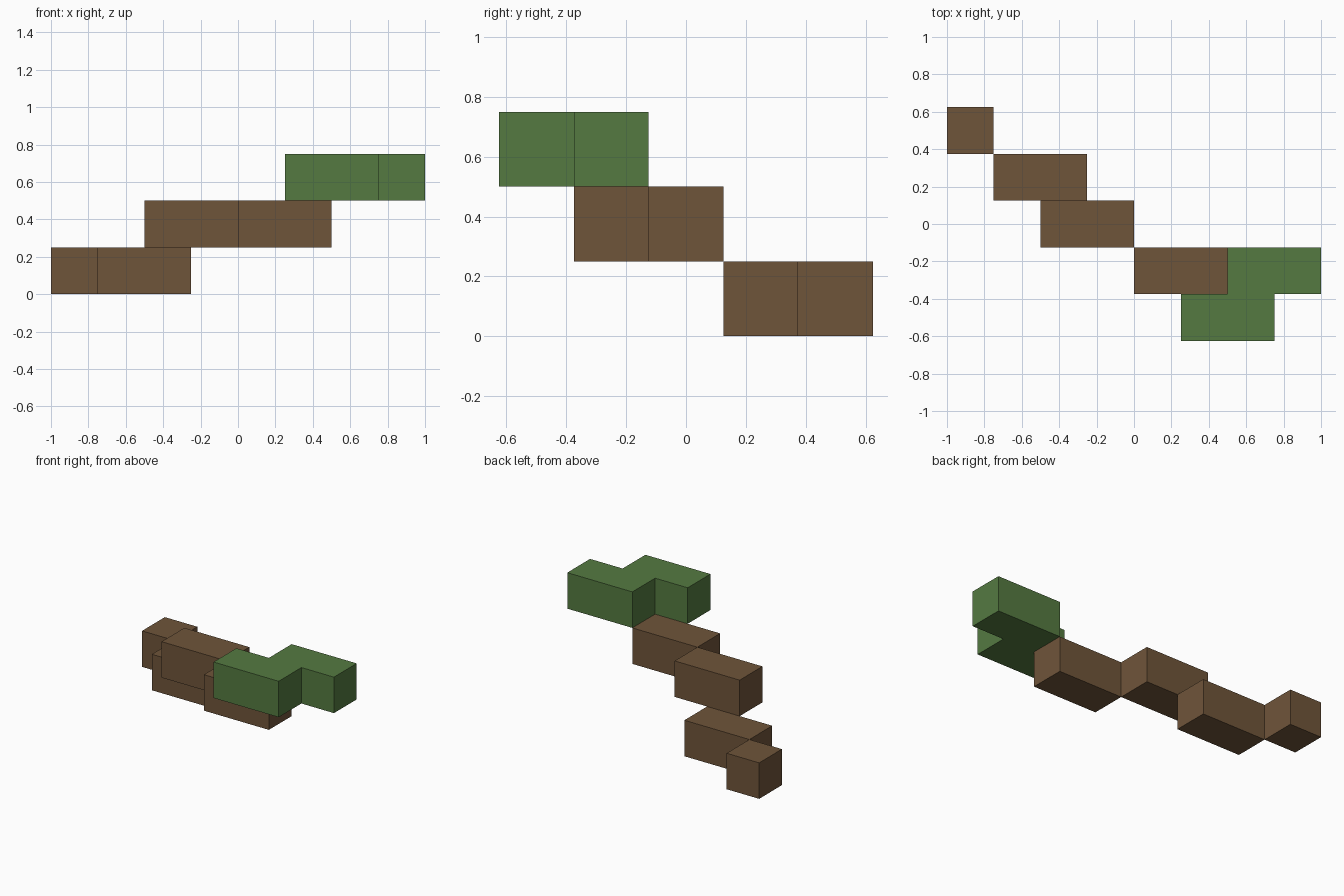
import bpy
import bmesh

cube = bpy.data.objects.get("Cube")
if cube:
    bpy.data.objects.remove(cube, do_unlink=True)

U = 0.25  # block size


def make_material(name, rgb):
    mat = bpy.data.materials.new(name)
    mat.use_nodes = True
    color = (*rgb, 1.0)
    mat.diffuse_color = color
    bsdf = next(n for n in mat.node_tree.nodes if n.type == 'BSDF_PRINCIPLED')
    bsdf.inputs["Base Color"].default_value = color
    bsdf.inputs["Roughness"].default_value = 0.9
    return mat


def make_prism(name, outline, z, mat):
    """Extrude an outline (in block units, counter-clockwise) one block upward."""
    bm = bmesh.new()
    base = bm.faces.new([bm.verts.new((x * U, y * U, z * U)) for x, y in outline])
    top = bmesh.ops.extrude_face_region(bm, geom=[base], use_keep_orig=True)["geom"]
    bmesh.ops.translate(bm, vec=(0, 0, U),
                        verts=[v for v in top if isinstance(v, bmesh.types.BMVert)])
    bmesh.ops.recalc_face_normals(bm, faces=bm.faces)
    mesh = bpy.data.meshes.new(name)
    bm.to_mesh(mesh)
    bm.free()
    mesh.materials.append(mat)
    obj = bpy.data.objects.new(name, mesh)
    bpy.context.scene.collection.objects.link(obj)
    return obj


def make_block(name, x, y, z, length, mat):
    outline = [(x, y), (x + length, y), (x + length, y + 1), (x, y + 1)]
    return make_prism(name, outline, z, mat)


brown = make_material("earth brown", (0.159, 0.090, 0.042))
green = make_material("grass green", (0.090, 0.195, 0.053))

# Earth blocks stepping diagonally from back right to front left
make_block("lower_end_block", -4, 1.5, 0, 1, brown)
make_block("lower_block", -3, 0.5, 0, 2, brown)
make_block("middle_back_block", -2, -0.5, 1, 2, brown)
make_block("middle_front_block", 0, -1.5, 1, 2, brown)

# Stepped grass slab on top
make_prism("grass_top", [(1, -2.5), (3, -2.5), (3, -1.5), (4, -1.5),
                         (4, -0.5), (2, -0.5), (2, -1.5), (1, -1.5)], 2, green)
